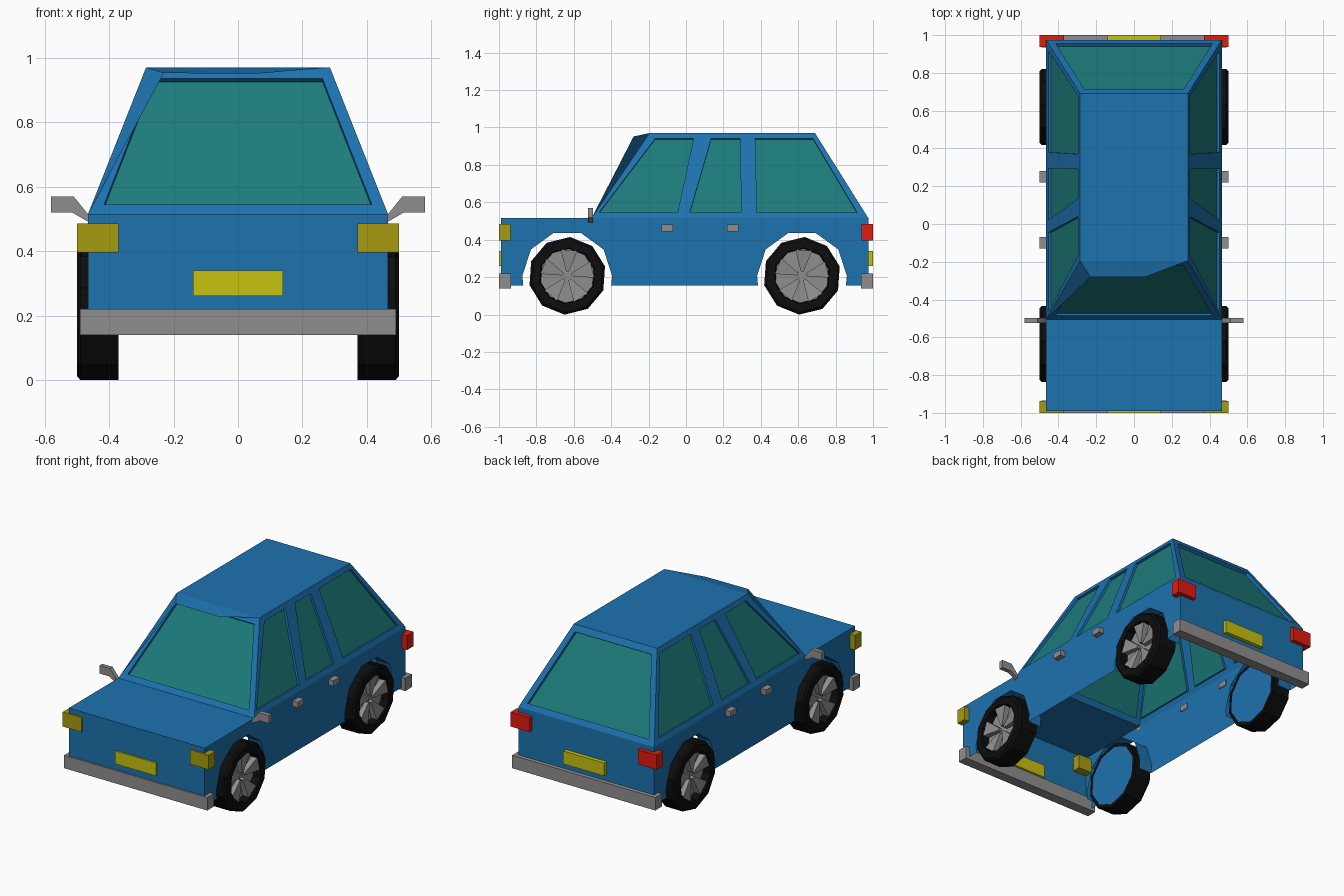
import bpy, bmesh
from math import sin, cos, pi, radians
from mathutils import Vector

if "Cube" in bpy.data.objects:
    bpy.data.objects.remove(bpy.data.objects["Cube"])


def mat(name, rgb):
    m = bpy.data.materials.new(name)
    m.diffuse_color = (*rgb, 1)
    m.use_nodes = True
    m.node_tree.nodes["Principled BSDF"].inputs["Base Color"].default_value = m.diffuse_color
    return m


BLUE = mat("blue_paint", (0.012, 0.17, 0.43))
GLASS = mat("teal_glass", (0.012, 0.2, 0.2))
BLACK = mat("black_rubber", (0.004, 0.004, 0.004))
YELLOW = mat("yellow", (0.58, 0.54, 0.005))
AMBER = mat("amber", (0.38, 0.33, 0.005))
RED = mat("red", (0.75, 0.012, 0.005))
GREY = mat("grey", (0.28, 0.27, 0.27))


def make(name, faces, material):
    """Object from polygons given as lists of points, welded together."""
    bm = bmesh.new()
    for f in faces:
        bm.faces.new([bm.verts.new(p) for p in f])
    bmesh.ops.remove_doubles(bm, verts=bm.verts, dist=0.0005)
    bmesh.ops.recalc_face_normals(bm, faces=bm.faces)
    me = bpy.data.meshes.new(name)
    bm.to_mesh(me)
    bm.free()
    ob = bpy.data.objects.new(name, me)
    bpy.context.collection.objects.link(ob)
    me.materials.append(material)
    return ob


def prism(a, b):
    """Faces of a solid between two matching outlines."""
    n = len(a)
    return [a, b] + [[a[i], a[(i + 1) % n], b[(i + 1) % n], b[i]] for i in range(n)]


def box(name, x, y, z, material):
    ring = lambda yy: [(x[0], yy, z[0]), (x[1], yy, z[0]), (x[1], yy, z[1]), (x[0], yy, z[1])]
    return make(name, prism(ring(y[0]), ring(y[1])), material)


def reveal(quad, inward):
    """Window recess walls and the sunken pane."""
    q = [Vector(p) for p in quad]
    d = [p + Vector(inward) for p in q]
    return [[q[i], q[(i + 1) % 4], d[(i + 1) % 4], d[i]] for i in range(4)], d


W, BELT, SILL = 0.465, 0.515, 0.155
RW, ROOF = 0.285, 0.97
FRONT, BACK, COWL = -0.99, 0.975, -0.505
RF, RB = -0.195, 0.69
AXLES = (-0.635, 0.62)
WZ, WR = 0.207, 0.208
shell, panes = [], []

# Lower body: open underneath, arched cut-outs for the wheels
arches = []
for ay in AXLES:
    arc = [(ay + 0.24 * cos(a), WZ + 0.24 * sin(a)) for a in
           [radians(180 - 36 * k) for k in range(6)]]
    arches.append([(ay - 0.235, SILL)] + arc + [(ay + 0.235, SILL)])
outline = ([(FRONT, SILL)] + arches[0] + arches[1] +
           [(BACK, SILL), (BACK, BELT), (COWL, BELT), (FRONT, BELT)])
for s in (-1, 1):
    shell.append([(s * W, y, z) for y, z in outline])
    for arch in arches:
        for p, q in zip(arch, arch[1:]):
            shell.append([(s * W, *p), (s * W, *q), (s * 0.375, *q), (s * 0.375, *p)])
for y in (FRONT, BACK):
    shell.append([(-W, y, SILL), (W, y, SILL), (W, y, BELT), (-W, y, BELT)])
shell.append([(-W, FRONT, BELT), (W, FRONT, BELT), (W, COWL, BELT), (-W, COWL, BELT)])

# Cabin sides with three windows each
wins = [((-0.465, -0.045), (-0.165, 0.04)),
        ((0.02, 0.295), (0.135, 0.29)),
        ((0.38, 0.915), (0.37, 0.68))]
ZB, ZT = 0.545, 0.94
for s in (-1, 1):
    def P(y, z):
        return (s * (W + (RW - W) * (z - BELT) / (ROOF - BELT)), y, z)
    low = [P(y, ZB) for b, t in wins for y in b]
    top = [P(y, ZT) for b, t in wins for y in t]
    c = [P(COWL, BELT), P(BACK, BELT), P(RB, ROOF), P(RF, ROOF)]
    shell += [[c[0], c[1]] + low[::-1], [c[3], c[2]] + top[::-1],
              [c[0], low[0], top[0], c[3]], [low[5], c[1], c[2], top[5]]]
    for i in (1, 3):
        shell.append([low[i], low[i + 1], top[i + 1], top[i]])
    for i in (0, 2, 4):
        walls, pane = reveal([low[i], low[i + 1], top[i + 1], top[i]], (-s * 0.014, 0, -0.004))
        shell += walls
        panes.append(pane)

# Windscreen and rear screen frames
for y0, y1, d in ((COWL, RF, 0.012), (BACK, RB, -0.016)):
    outer = [(-W, y0, BELT), (W, y0, BELT), (RW, y1, ROOF), (-RW, y1, ROOF)]
    def Q(x, z):
        return (x, y0 + (y1 - y0) * (z - BELT) / (ROOF - BELT), z)
    inner = [Q(-0.415, ZB), Q(0.415, ZB), Q(0.262, 0.935), Q(-0.262, 0.935)]
    shell += [[outer[i], outer[(i + 1) % 4], inner[(i + 1) % 4], inner[i]] for i in range(4)]
    walls, pane = reveal(inner, (0, d, -0.01))
    shell += walls
    panes.append(pane)

# Roof and the uneven lip over the windscreen
lipL, lipR = (-0.23, -0.28, 0.952), (0.06, -0.28, 0.95)
rl, rr = (-RW, RF, ROOF), (RW, RF, ROOF)
shell.append([rl, rr, (RW, RB, ROOF), (-RW, RB, ROOF)])
make("car_body", shell, BLUE)
make("windows", panes, GLASS)
make("roof_lip", [[rl, lipL, lipR], [rl, lipR, rr], [rl, lipL, (-W, COWL, BELT)]], BLUE)

# Wheels: ten-sided tyre, sunken rim, five raised spokes, inner cover
N = 10
TYRE = [(0.185, 0.37), (WR, 0.37), (WR, 0.488), (0.195, 0.5), (0.15, 0.5), (0.145, 0.45)]
for s, side in ((-1, "left"), (1, "right")):
    for ay, end in zip(AXLES, ("front", "rear")):
        def C(r, x, k):
            a = 2 * pi * k / N + radians(86)
            return (s * x, ay + r * cos(a), WZ + r * sin(a))
        tag = f"{end}_{side}"
        make("tyre_" + tag, [[C(*p, k), C(*p, k + 1), C(*q, k + 1), C(*q, k)]
                             for p, q in zip(TYRE, TYRE[1:]) for k in range(N)], BLACK)
        make("rim_" + tag, [[C(0.147, 0.452, k) for k in range(N)]], GREY)
        spokes = []
        for k in range(0, N, 2):
            foot = lambda x0, x1: [C(0.025, x1, k - 0.5), C(0.145, x0, k - 0.5),
                                   C(0.145, x0, k + 0.5), C(0.025, x1, k + 0.5)]
            spokes += prism(foot(0.452, 0.452), foot(0.492, 0.475))
        make("spokes_" + tag, spokes, GREY)
        make("wheel_cover_" + tag, [[C(0.187, 0.37, k) for k in range(N)]], BLUE)

# Bumpers and plates
for name, y, py in (("front", (-1, -0.935), (-1, -0.975)), ("rear", (0.935, 1), (0.96, 1))):
    box(name + "_bumper", (-0.49, 0.49), y, (0.14, 0.22), GREY)
    box(name + "_plate", (-0.14, 0.14), py, (0.26, 0.34), YELLOW)

# Lamps, door handles and wing mirrors on both sides
MIRROR = [(0.58, 0.57), (0.51, 0.57), (0.463, 0.512), (0.463, 0.49), (0.515, 0.52), (0.58, 0.52)]
for s, side in ((-1, "left"), (1, "right")):
    lx = (s * 0.37, s * 0.5)
    box("headlamp_" + side, lx, (-1, -0.938), (0.395, 0.485), AMBER)
    box("tail_lamp_" + side, lx, (0.938, 1), (0.395, 0.485), RED)
    for i, hy in enumerate((-0.1, 0.25)):
        box(f"door_handle_{side}_{i + 1}", (s * 0.46, s * 0.5), (hy - 0.03, hy + 0.03),
            (0.445, 0.48), GREY)
    make("wing_mirror_" + side, prism([(s * x, -0.525, z) for x, z in MIRROR],
                                      [(s * x, -0.498, z) for x, z in MIRROR]), GREY)
